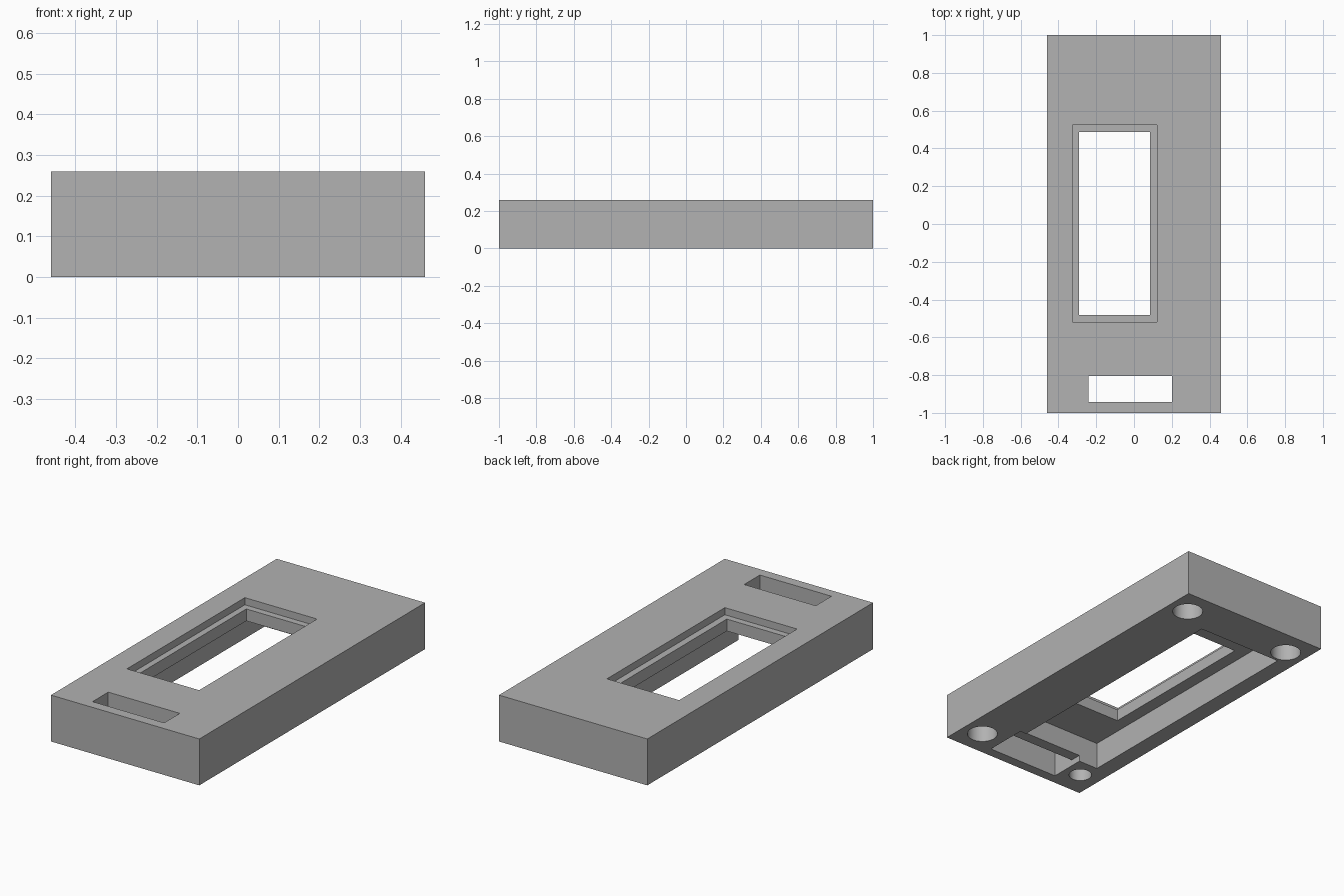
import bpy
import math

cube = bpy.data.objects.get("Cube")
if cube:
    bpy.data.objects.remove(cube, do_unlink=True)

HEIGHT = 0.26
OVER = 0.05  # how far cutters overshoot a surface

grey = bpy.data.materials.new("plain grey")
grey.use_nodes = True
colour = (0.445, 0.445, 0.445, 1)
grey.diffuse_color = colour
grey.node_tree.nodes["Principled BSDF"].inputs["Base Color"].default_value = colour


def box(name, x, y, z):
    """Box spanning the given (min, max) ranges."""
    spans = (x, y, z)
    bpy.ops.mesh.primitive_cube_add(size=1, location=[(a + b) / 2 for a, b in spans])
    ob = bpy.context.object
    ob.name = name
    ob.scale = [b - a for a, b in spans]
    bpy.ops.object.transform_apply(location=True, rotation=False, scale=True)
    ob.data.materials.append(grey)
    return ob


def cylinder(name, x, y, radius, top):
    """Upright cylinder from below the base to the given height."""
    bpy.ops.mesh.primitive_cylinder_add(
        vertices=48, radius=radius, depth=top + OVER, location=(x, y, (top - OVER) / 2))
    ob = bpy.context.object
    ob.name = name
    ob.data.materials.append(grey)
    return ob


def cut(body, cutter):
    """Subtract the cutter from the body, then discard it."""
    cutter.hide_render = True
    mod = body.modifiers.new(cutter.name, "BOOLEAN")
    mod.operation = "DIFFERENCE"
    mod.solver = "EXACT"
    mod.object = cutter
    bpy.context.view_layer.objects.active = body
    bpy.ops.object.modifier_apply(modifier=mod.name)
    bpy.data.objects.remove(cutter, do_unlink=True)


# Solid casing block
casing = box("casing", (-0.46, 0.46), (-1, 1), (0, HEIGHT))

# Display window: shallow rim on top, opening through, deep pocket below
cut(casing, box("underside_pocket", (-0.363, 0.163), (-0.74, 0.755), (-OVER, 0.153)))
cut(casing, box("window_rim", (-0.325, 0.123), (-0.52, 0.525), (0.22, HEIGHT + OVER)))
cut(casing, box("window_opening", (-0.29, 0.085), (-0.483, 0.488), (0.1, HEIGHT + OVER)))

# Slot near the front edge, joined to the pocket by a shallow channel
slot_x = (-0.242, 0.202)
cut(casing, box("front_slot", slot_x, (-0.943, -0.804), (-OVER, HEIGHT + OVER)))
cut(casing, box("slot_channel", slot_x, (-0.85, -0.7), (-OVER, 0.035)))

# Blind round holes in the underside corners, one of them narrower
for sx in (-1, 1):
    for sy in (-1, 1):
        radius = 0.06 if sx < 0 and sy < 0 else 0.08
        cut(casing, cylinder("corner_hole", 0.34 * sx, 0.85 * sy, radius, 0.2))

bpy.ops.object.select_all(action="DESELECT")
casing.select_set(True)
bpy.context.view_layer.objects.active = casing
bpy.ops.object.shade_smooth_by_angle(angle=math.radians(30))
